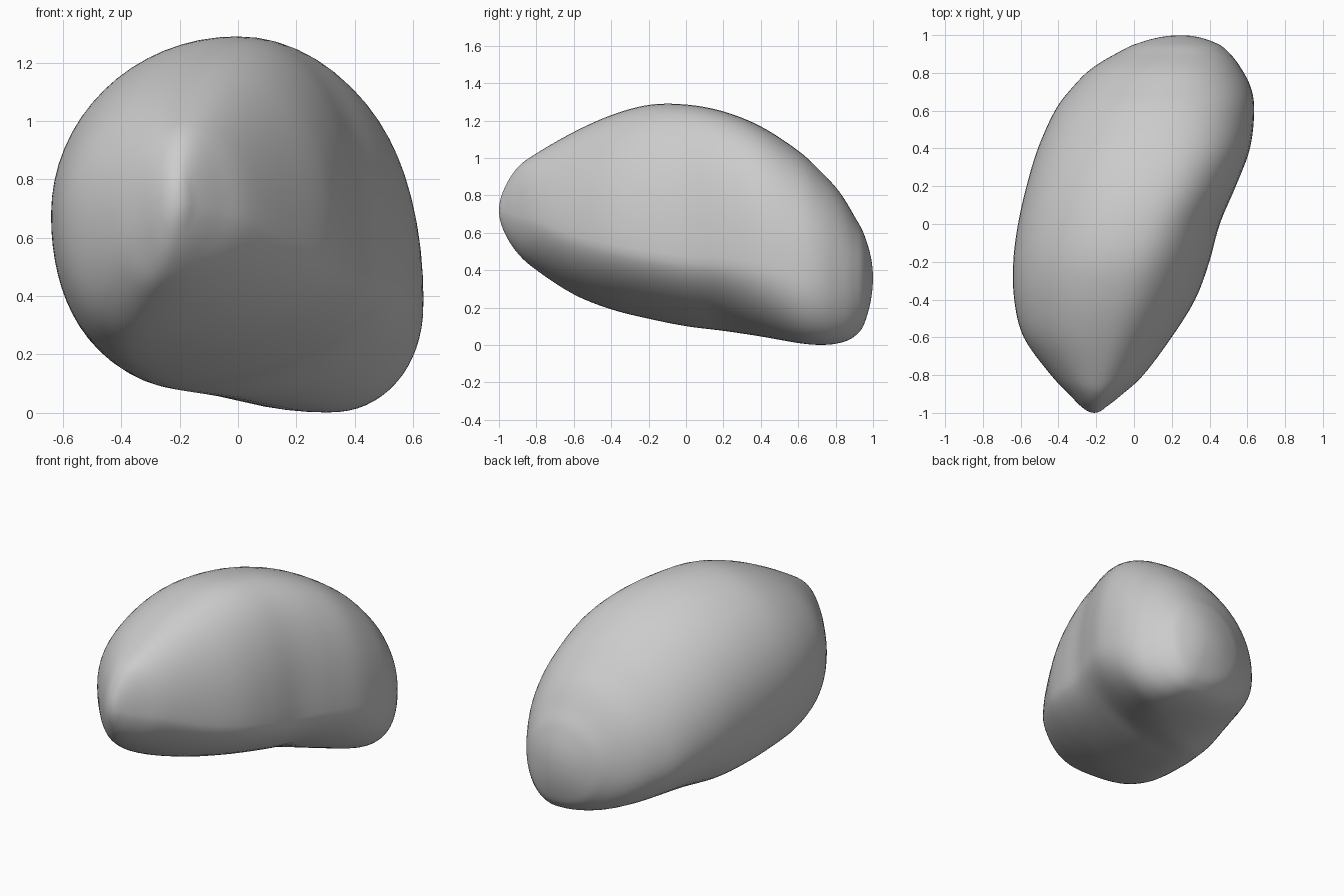
import bpy, bmesh, math

if "Cube" in bpy.data.objects:
    bpy.data.objects.remove(bpy.data.objects["Cube"])

# Cross-sections from nose to tail:
# y, left x,z, right x,z, top z, bottom x,z
SECTIONS = [
    (-1.00, -.21, .72, -.21, .72, .72, -.21, .72),
    (-.97, -.275, .70, -.15, .71, .84, -.22, .60),
    (-.90, -.345, .68, -.06, .69, .95, -.25, .49),
    (-.80, -.44, .67, .05, .66, 1.025, -.29, .40),
    (-.60, -.585, .67, .20, .58, 1.14, -.34, .27),
    (-.40, -.635, .68, .325, .53, 1.23, -.34, .19),
    (-.20, -.64, .68, .40, .49, 1.285, -.29, .14),
    (.00, -.615, .66, .455, .46, 1.287, -.23, .10),
    (.20, -.57, .62, .54, .45, 1.25, -.16, .075),
    (.40, -.51, .55, .615, .43, 1.17, .06, .045),
    (.60, -.42, .47, .637, .38, 1.04, .26, .01),
    (.72, -.33, .42, .62, .36, .93, .31, .00),
    (.82, -.23, .39, .57, .35, .82, .31, .01),
    (.90, -.10, .37, .51, .35, .69, .30, .045),
    (.96, .03, .36, .43, .35, .57, .28, .13),
    (1.00, .25, .36, .25, .36, .36, .25, .36),
]
STEPS, SIDES = 6, 64


def spline(a, b, c, d, t):
    return .5 * (2 * b + (c - a) * t + (2 * a - 5 * b + 4 * c - d) * t * t
                 + (3 * b - a - 3 * c + d) * t ** 3)


def outline(s):
    y, xl, zl, xr, zr, zt, xb, zb = s
    # The crest runs straight from nose to tail; the right side is fuller
    # above and flatter below until it reaches the tail
    xt = .02 + .23 * y
    n_up = 2 + .5 * math.exp(-((y - .25) / .5) ** 2)
    n_under = 1.75 + .45 * min(max((y - .15) / .45, 0), 1)
    points = []
    for i in range(SIDES):
        a = 2 * math.pi * i / SIDES
        c, v = math.cos(a), math.sin(a)
        xm, zm = (xt, zt) if v >= 0 else (xb, zb)
        xs, zs = (xr, zr) if c >= 0 else (xl, zl)
        if c < 0:
            n = 2.0 if v >= 0 else 2.1
        else:
            n = n_up if v >= 0 else n_under
        points.append((xm + (xs - xm) * abs(c) ** (2 / n), y,
                       zs + (zm - zs) * abs(v) ** (2 / n)))
    return points


# Interpolate the sections; both tips are rounded like a paraboloid
rows = []
last = len(SECTIONS) - 1
for i in range(last):
    p = [SECTIONS[min(max(i + k, 0), last)] for k in (-1, 0, 1, 2)]
    for j in range(STEPS):
        t = j / STEPS
        if i in (0, last - 1):
            a, b = p[1], p[2]
            row = [q + (r - q) * t for q, r in zip(a, b)]
            row[0] = a[0] + (b[0] - a[0]) * (t * t if i == 0 else 1 - (1 - t) ** 2)
        else:
            row = [spline(*v, t) for v in zip(*p)]
        rows.append(row)

# Loft the stone
bm = bmesh.new()
rings = [[bm.verts.new(p) for p in outline(r)] for r in rows[1:]]
for r0, r1 in zip(rings, rings[1:]):
    for i in range(SIDES):
        k = (i + 1) % SIDES
        bm.faces.new((r0[i], r0[k], r1[k], r1[i]))
for ring, s in ((rings[0], SECTIONS[0]), (rings[-1], SECTIONS[-1])):
    tip = bm.verts.new((s[1], s[0], s[2]))
    for i in range(SIDES):
        bm.faces.new((ring[i], ring[(i + 1) % SIDES], tip))
bmesh.ops.recalc_face_normals(bm, faces=bm.faces[:])
for f in bm.faces:
    f.smooth = True
mesh = bpy.data.meshes.new("stone")
bm.to_mesh(mesh)
bm.free()
stone = bpy.data.objects.new("stone", mesh)
bpy.context.collection.objects.link(stone)

# Soften the surface
mod = stone.modifiers.new("soften", 'SMOOTH')
mod.factor, mod.iterations = .5, 3
